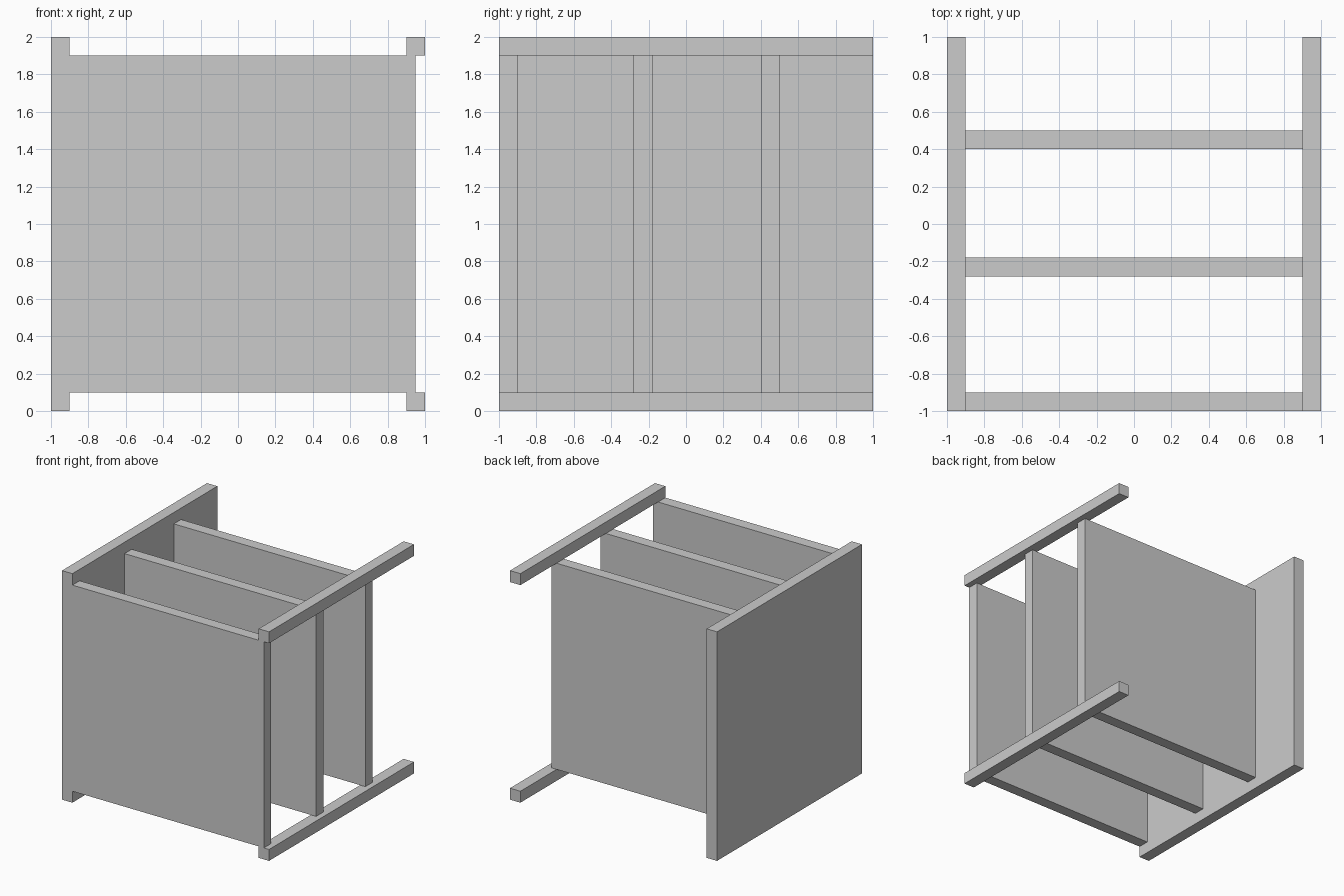
import bpy

if "Cube" in bpy.data.objects:
    bpy.data.objects.remove(bpy.data.objects["Cube"])


def box(name, x, y, z):
    """Add a box spanning the given (min, max) ranges."""
    spans = (x, y, z)
    bpy.ops.mesh.primitive_cube_add(size=1, location=[(a + b) / 2 for a, b in spans])
    obj = bpy.context.object
    obj.name = name
    obj.scale = [b - a for a, b in spans]
    bpy.ops.object.transform_apply(location=False, rotation=False, scale=True)
    return obj


T = 0.1  # board thickness

# Solid panel on the left side
box("side_panel", (-1, -1 + T), (-1, 1), (0, 2))

# Rails along the open right side
for name, z in (("lower_rail", 0), ("upper_rail", 2 - T)):
    box(name, (1 - T, 1), (-1, 1), (z, z + T))

# Upright boards, running from the panel to the middle of the rails
for name, y in (("front_board", -1), ("middle_board", -0.28), ("rear_board", 0.4)):
    box(name, (-1 + T, 0.95), (y, y + T), (T, 2 - T))
